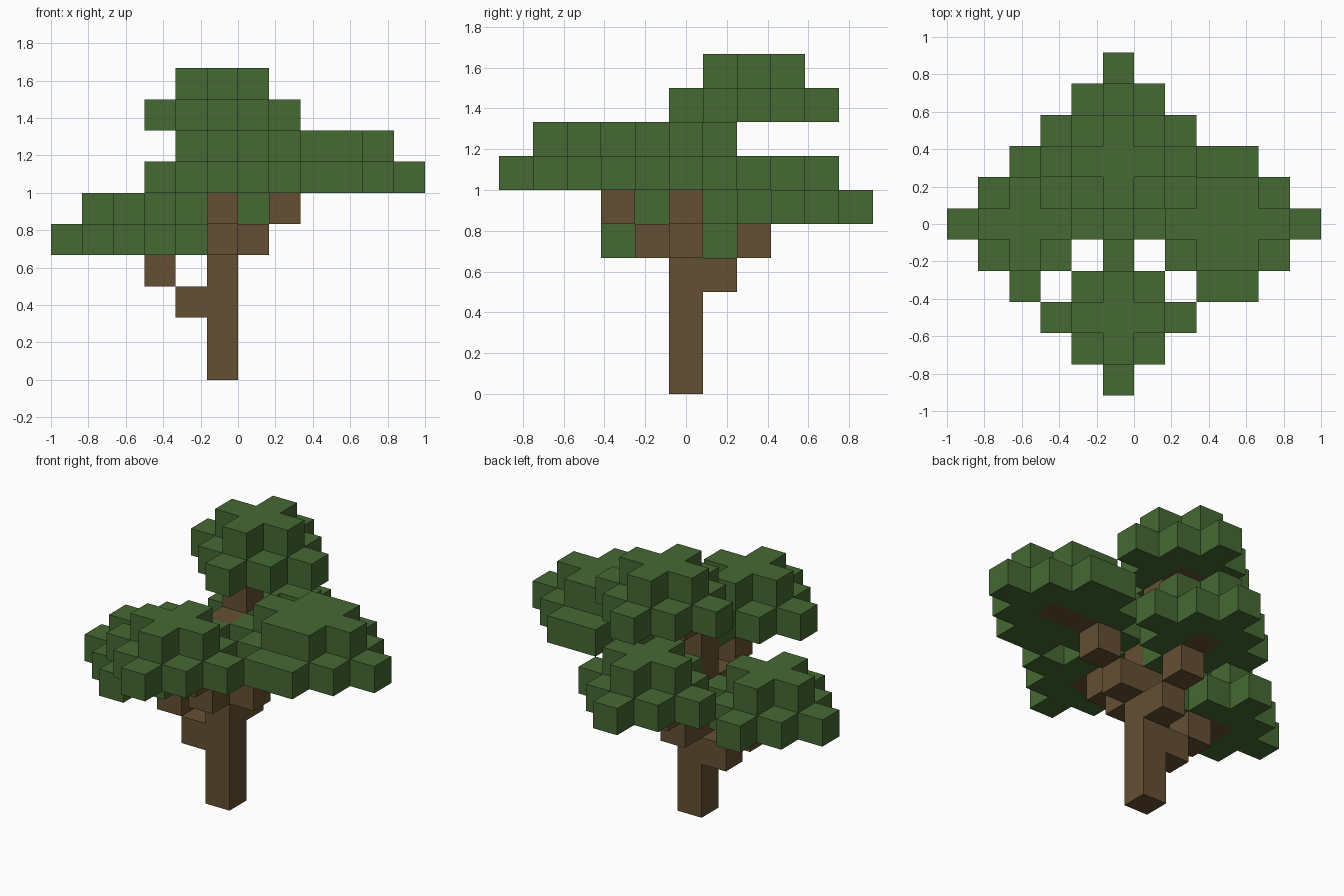
import bpy
import bmesh
from mathutils import Vector

cube = bpy.data.objects.get("Cube")
if cube:
    bpy.data.objects.remove(cube)

S = 1 / 6  # block size


def material(name, rgb):
    m = bpy.data.materials.new(name)
    m.use_nodes = True
    m.diffuse_color = (*rgb, 1)
    m.node_tree.nodes["Principled BSDF"].inputs["Base Color"].default_value = (*rgb, 1)
    return m


bark = material("bark brown", (0.130, 0.080, 0.033))
leaf = material("leaf green", (0.061, 0.138, 0.033))


def diamond(cx, cy, z, radius):
    """Cells of one flat diamond-shaped layer."""
    span = range(-radius, radius + 1)
    return {(cx + i, cy + j, z) for i in span for j in span
            if abs(i) + abs(j) <= radius}


def clump(*centres):
    """Wide diamond layer with a small cross on top, for each centre."""
    cells = set()
    for x, y, z in centres:
        cells |= diamond(x, y, z, 2) | diamond(x, y, z + 1, 1)
    return cells


# Trunk column and the stepped branches leading into each clump
trunk = {(-1, 0, z) for z in range(7)}
branches = {
    "left_branch": {(-2, 0, 2), (-3, 0, 3), (-4, 0, 4)},
    "back_branch": {(-1, 1, 3), (-1, 2, 4), (-1, 3, 5)},
    "front_branch": {(-1, -1, 4), (-1, -2, 5), (-1, -3, 6)},
    "right_branch": {(0, 0, 4), (1, 0, 5), (2, 0, 6), (3, 0, 6)},
    "top_branch": {(-1, 1, 7), (-1, 2, 8)},
}
wood = {"trunk": trunk, **branches}
wood_cells = set().union(*wood.values())

# Leaf clumps
leaves = {
    "left_foliage": clump((-4, 0, 4)),
    "back_foliage": clump((-1, 3, 5)),
    "front_foliage": clump((-1, -3, 6)),
    "right_foliage": clump((2, 0, 6), (3, 0, 6)),
    "top_foliage": clump((-1, 2, 8)),
}
filled = wood_cells.union(*leaves.values())


def build(name, cells, mat):
    """Make one mesh of the outward block faces that stay exposed."""
    bm = bmesh.new()
    for cell in sorted(cells):
        centre = Vector(cell) + Vector((0.5, 0, 0.5))
        for axis in range(3):
            for sign in (-1, 1):
                n = Vector((0, 0, 0))
                n[axis] = sign
                if tuple(int(c + d) for c, d in zip(cell, n)) in filled:
                    continue
                u = Vector((0, 0, 0))
                u[(axis + 1) % 3] = 1
                v = n.cross(u)
                corners = [n + u + v, n - u + v, n - u - v, n + u - v]
                bm.faces.new([bm.verts.new((centre + c / 2) * S) for c in corners])
    bmesh.ops.remove_doubles(bm, verts=bm.verts, dist=0.001)
    mesh = bpy.data.meshes.new(name)
    bm.to_mesh(mesh)
    bm.free()
    mesh.materials.append(mat)
    obj = bpy.data.objects.new(name, mesh)
    bpy.context.collection.objects.link(obj)


for part, cells in wood.items():
    build(part, cells, bark)
taken = set(wood_cells)
for part, cells in leaves.items():
    build(part, cells - taken, leaf)
    taken |= cells
